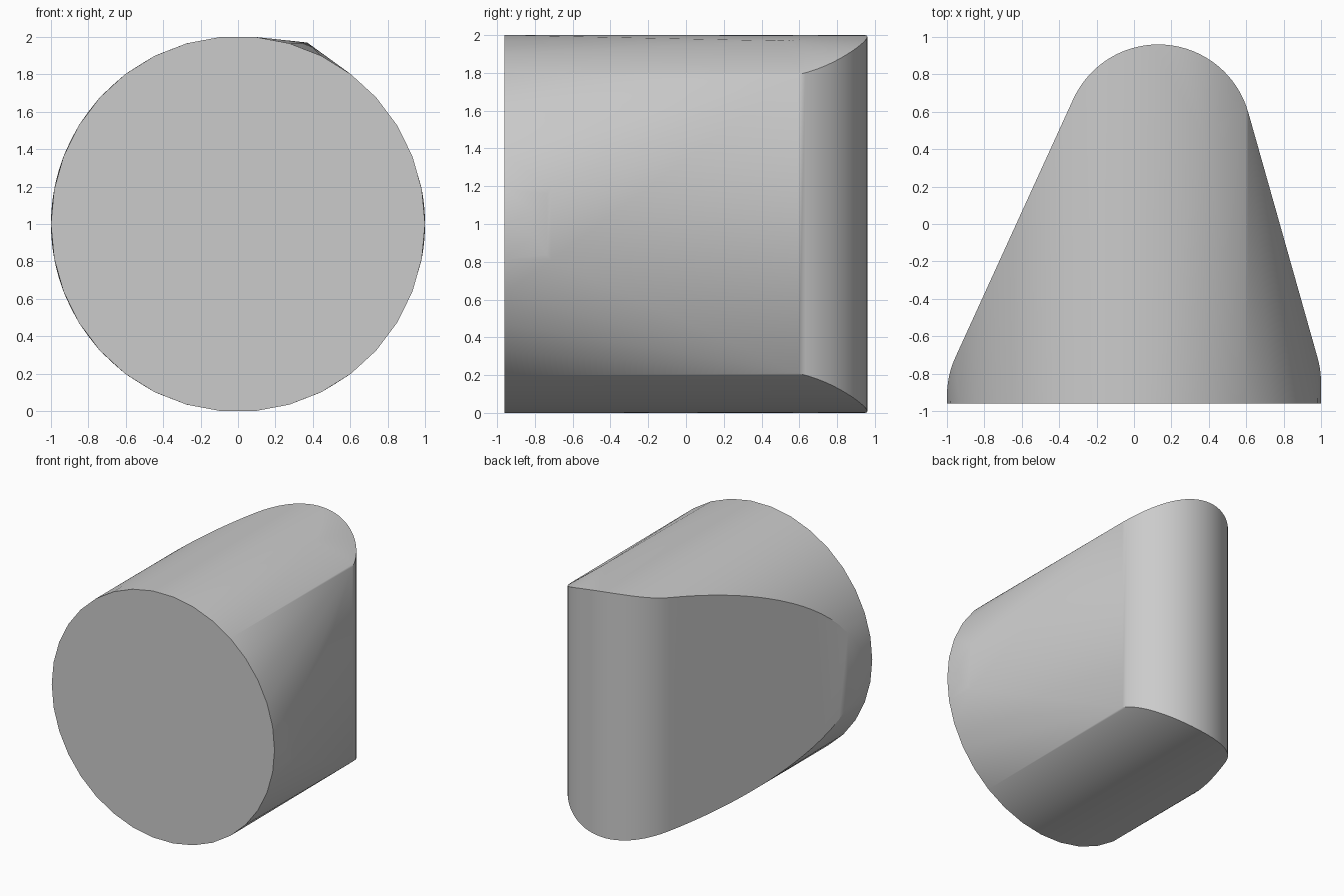
import bpy, bmesh
from math import sin, cos, pi, sqrt, atan2

if "Cube" in bpy.data.objects:
    bpy.data.objects.remove(bpy.data.objects["Cube"])

FRONT, R = -0.96, 0.5


def arc(cx, cy, a0, a1, n):
    return [(cx + R * cos(a0 + (a1 - a0) * i / n),
             cy + R * sin(a0 + (a1 - a0) * i / n)) for i in range(n + 1)]


# Plan outline: rounded triangle made of three circles and their tangents
apex, right, left = (0.13, 0.46), (0.5, -0.85), (-0.5, -0.92)
ang_r = atan2(apex[0] - right[0], -(apex[1] - right[1])) - pi / 2
ang_r = atan2(right[0] - apex[0], apex[1] - right[1])
ang_l = pi - atan2(apex[0] - left[0], apex[1] - left[1])
nose = arc(*apex, ang_r, ang_l, 32)
left_corner = arc(*left, ang_l, pi, 6)
right_corner = arc(*right, 0, ang_r, 6)
a, b = nose[-1], left_corner[0]
left_side = [(a[0] + (b[0] - a[0]) * i / 20, a[1] + (b[1] - a[1]) * i / 20)
             for i in range(1, 20)]

bm = bmesh.new()

# Round front face
for i in range(34):
    t = 2 * pi * i / 34
    bm.verts.new((cos(t), FRONT, 1 + sin(t) / cos(pi / 34)))

# Outline walls, trimmed above and below by the round section
for x, y in right_corner + nose + left_side + left_corner:
    h = sqrt(max(0, 1 - x * x))
    for z in {1 - h, 1 + h}:
        bm.verts.new((x, max(y, FRONT), z))

# Small raised point on the upper right shoulder
bm.verts.new((0.37, 0.48, 1.97))

bmesh.ops.remove_doubles(bm, verts=bm.verts, dist=0.002)
res = bmesh.ops.convex_hull(bm, input=bm.verts)
junk = {g for g in res["geom_interior"] + res["geom_unused"]
        if isinstance(g, bmesh.types.BMVert)}
bmesh.ops.delete(bm, geom=list(junk), context='VERTS')
bmesh.ops.dissolve_limit(bm, angle_limit=0.004, verts=bm.verts, edges=bm.edges)
bmesh.ops.recalc_face_normals(bm, faces=bm.faces)

mesh = bpy.data.meshes.new("rounded_wedge")
bm.to_mesh(mesh)
bm.free()
body = bpy.data.objects.new("rounded_wedge", mesh)
bpy.context.collection.objects.link(body)
bpy.context.view_layer.objects.active = body
body.select_set(True)
bpy.ops.object.shade_smooth_by_angle(angle=0.5)
